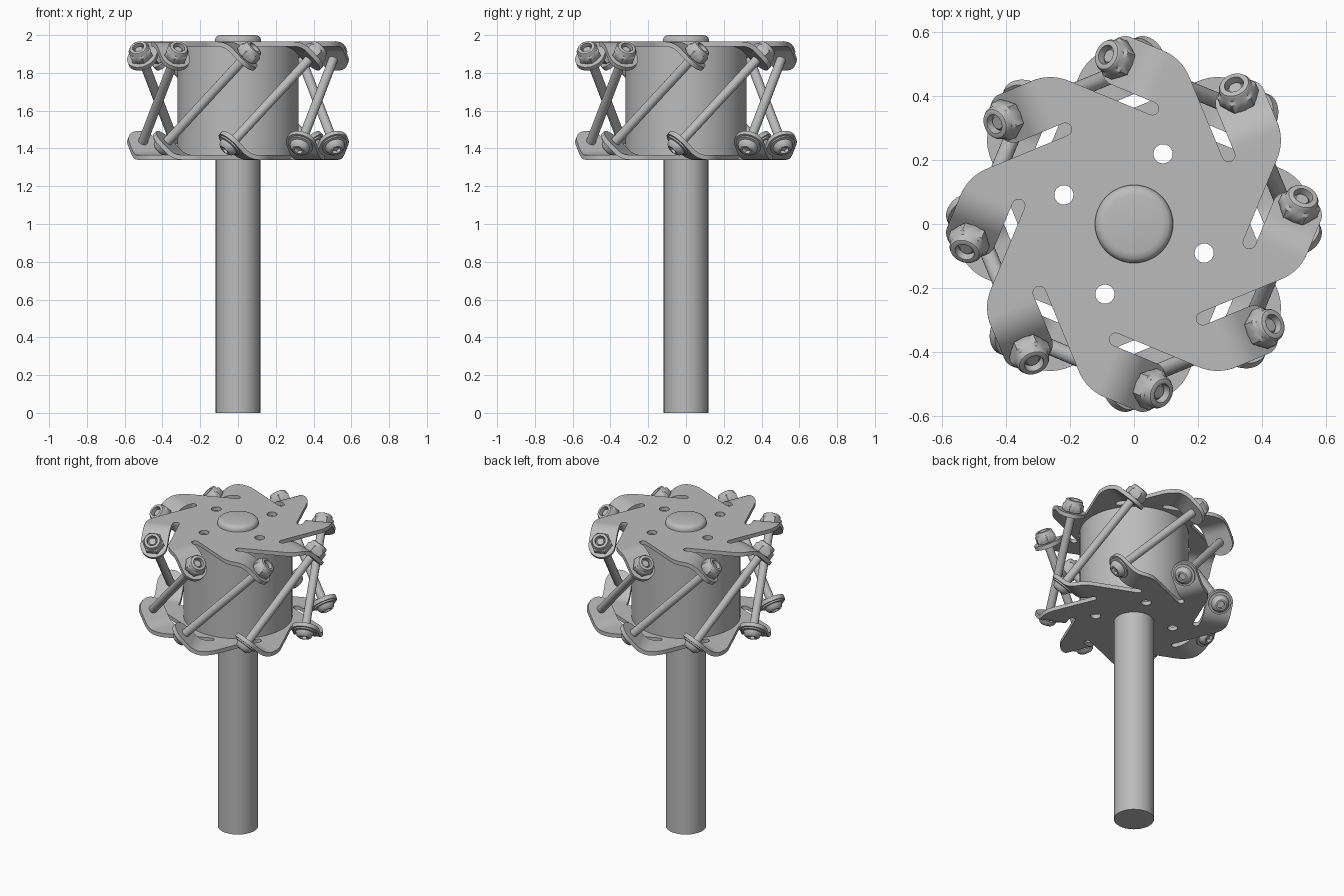
import bpy, bmesh, math
from mathutils import Matrix, Vector

cube = bpy.data.objects.get("Cube")
if cube:
    bpy.data.objects.remove(cube, do_unlink=True)

steel = bpy.data.materials.new("grey_steel")
steel.use_nodes = True
steel.diffuse_color = (0.5, 0.5, 0.5, 1)
steel.node_tree.nodes["Principled BSDF"].inputs["Base Color"].default_value = (0.5, 0.5, 0.5, 1)

# Shared dimensions
MID = 1.6525               # height halfway between the two plates
HALF = 0.30                # plate distance from the middle
THICK = 0.025
COUNT = 8
START = math.radians(22.5)  # direction of the first tab
SLOT_IN, SLOT_OUT, SLOT_U = 0.335, 0.375, 0.085
EDGE = 0.535               # outer side of a tab
CORNER_U, CORNER_R = 0.123, 0.15
BEND_U, BEND_R = 0.10, 0.12
TILT = math.radians(45)
HOLE_U, TAB_V, TAB_R = 0.225, 0.455, 0.08


def finish(name, bm, matrix=None):
    """Turn a bmesh into a smooth-shaded steel object."""
    bmesh.ops.recalc_face_normals(bm, faces=bm.faces)
    mesh = bpy.data.meshes.new(name)
    bm.to_mesh(mesh)
    bm.free()
    mesh.materials.append(steel)
    obj = bpy.data.objects.new(name, mesh)
    bpy.context.collection.objects.link(obj)
    if matrix:
        obj.matrix_world = matrix
    bpy.ops.object.select_all(action='DESELECT')
    obj.select_set(True)
    bpy.context.view_layer.objects.active = obj
    bpy.ops.object.shade_smooth_by_angle(angle=math.radians(32))
    return obj


def lathe(bm, profile, segments=24):
    """Revolve (radius, height, is_hex) points about z."""
    rings = []
    for r, h, is_hex in profile:
        if r == 0:
            rings.append([bm.verts.new((0, 0, h))] * segments)
            continue
        ring = []
        for i in range(segments):
            a = math.tau * i / segments
            k = 1.0
            if is_hex:
                k = math.cos(math.pi / 6) / math.cos(a % (math.pi / 3) - math.pi / 6)
            ring.append(bm.verts.new((r * k * math.cos(a), r * k * math.sin(a), h)))
        rings.append(ring)
    for low, high in zip(rings, rings[1:]):
        for i in range(segments):
            j = (i + 1) % segments
            corners = list(dict.fromkeys((low[i], low[j], high[j], high[i])))
            if len(corners) > 2:
                bm.faces.new(corners)


def sector(k):
    """Tab direction and sideways direction of sector k."""
    a = START - k * math.tau / COUNT
    return Vector((math.cos(a), math.sin(a), 0)), Vector((math.sin(a), -math.cos(a), 0))


def bent(s):
    """Tab position and height at unfolded length s."""
    arc = BEND_R * TILT
    t = min(max(s - BEND_U, 0), arc) / BEND_R
    rest = max(s - BEND_U - arc, 0)
    return (BEND_U + BEND_R * math.sin(t) + rest * math.cos(TILT),
            HALF - BEND_R * (1 - math.cos(t)) - rest * math.sin(TILT))


def outer_side(s):
    if s >= CORNER_U:
        return EDGE
    return EDGE - CORNER_R + math.sqrt(CORNER_R ** 2 - (s - CORNER_U) ** 2)


def make_plate(name, matrix):
    bm = bmesh.new()

    def loop(points):
        verts = [bm.verts.new(p) for p in points]
        return [bm.edges.new((verts[i - 1], verts[i])) for i in range(len(verts))]

    # Flat body: slot tip, tab root and rounded shoulder in every sector
    outline = []
    for k in range(COUNT):
        u, v = sector(k)
        slot_r = (SLOT_OUT - SLOT_IN) / 2
        local = []
        for i in range(9):
            a = math.pi * i / 8
            local.append((SLOT_U - slot_r * math.sin(a), SLOT_IN + slot_r - slot_r * math.cos(a)))
        local += [(BEND_U, SLOT_OUT), (BEND_U, outer_side(BEND_U))]
        first = math.asin((BEND_U - CORNER_U) / CORNER_R)
        for i in range(1, 9):
            a = first + (-math.pi / 4 - first) * i / 8
            local.append((CORNER_U + CORNER_R * math.sin(a), EDGE - CORNER_R + CORNER_R * math.cos(a)))
        outline += [u * s + v * t + Vector((0, 0, HALF)) for s, t in local]
    edges = loop(outline)

    # Four round through holes
    for k in range(4):
        a = -START + k * math.pi / 2
        edges += loop([(0.237 * math.cos(a) + 0.03 * math.cos(b),
                        0.237 * math.sin(a) + 0.03 * math.sin(b), HALF)
                       for b in (math.tau * i / 24 for i in range(24))])
    bmesh.ops.triangle_fill(bm, edges=edges, use_beauty=True, normal=(0, 0, 1))

    # Folded tabs with round ends
    arc = BEND_R * TILT
    flat_start = BEND_U + BEND_R * math.sin(TILT)
    hole_s = BEND_U + arc + (HOLE_U - flat_start) / math.cos(TILT)
    rows = [BEND_U + arc * i / 8 for i in range(9)]
    rows += [hole_s + TAB_R * math.sin(math.pi / 2 * i / 10) for i in range(11)]
    for k in range(COUNT):
        u, v = sector(k)
        previous = None
        for s in rows:
            pos, height = bent(s)
            low, high = SLOT_OUT, outer_side(s)
            if s > hole_s:
                half = max(math.sqrt(max(TAB_R ** 2 - (s - hole_s) ** 2, 0)), 0.004)
                low, high = TAB_V - half, TAB_V + half
            pair = [bm.verts.new(u * pos + v * t + Vector((0, 0, height))) for t in (low, high)]
            if previous:
                bm.faces.new((previous[0], previous[1], pair[1], pair[0]))
            previous = pair
    bmesh.ops.remove_doubles(bm, verts=bm.verts, dist=0.0005)
    obj = finish(name, bm, matrix)
    solid = obj.modifiers.new("thickness", 'SOLIDIFY')
    solid.thickness = THICK
    solid.offset = 0
    bpy.ops.object.modifier_apply(modifier=solid.name)
    bpy.ops.object.shade_smooth_by_angle(angle=math.radians(32))


# Two identical plates, the lower one turned over
lift = Matrix.Translation((0, 0, MID))
make_plate("upper_plate", lift)
make_plate("lower_plate", lift @ Matrix.Rotation(math.pi, 4, sector(0)[1]))

# Shaft with rounded cap
bm = bmesh.new()
lathe(bm, [(r, h, False) for r, h in (
    (0, 0), (0.118, 0), (0.118, 1.95), (0.122, 1.95), (0.122, 1.975),
    (0.118, 1.987), (0.108, 1.996), (0.09, 2.0), (0, 2.0))], 48)
finish("shaft", bm)

# Hollow drum
bm = bmesh.new()
z0, z1 = MID - HALF, MID + HALF
lathe(bm, [(r, h, False) for r, h in (
    (0.29, z0), (0.32, z0), (0.32, z1), (0.29, z1), (0.29, z0))], 64)
finish("drum", bm)

# Bolt: flanged button head with hex socket, shank and threaded tip
span = 2 * HOLE_U / math.cos(TILT)
under = -THICK / 2
bm = bmesh.new()
lathe(bm, [(0, under - 0.022, False), (0.024, under - 0.022, True),
           (0.024, under - 0.043, True), (0.032, under - 0.043, False),
           (0.045, under - 0.034, False), (0.052, under - 0.018, False),
           (0.054, under - 0.011, False), (0.068, under - 0.009, False),
           (0.068, under, False), (0.025, under, False),
           (0.025, span + 0.062, False), (0.02, span + 0.068, False),
           (0, span + 0.068, False)])
bolt = finish("bolt_1", bm)

# Lock nut: hex body with a round collar
top = span + THICK / 2
bm = bmesh.new()
lathe(bm, [(0.024, top, False), (0.055, top, False), (0.065, top + 0.005, True),
           (0.065, top + 0.04, True), (0.053, top + 0.047, False),
           (0.052, top + 0.06, False), (0.047, top + 0.068, False),
           (0.04, top + 0.071, False), (0.031, top + 0.07, False),
           (0.029, top + 0.045, False), (0.024, top + 0.045, False)])
nut = finish("lock_nut_1", bm)

# Eight slanted bolts joining lower tabs to upper tabs
for k in range(COUNT):
    u, v = sector(k)
    axis = u * math.cos(TILT) + Vector((0, 0, math.sin(TILT)))
    frame = Matrix((v, axis.cross(v), axis)).transposed().to_4x4()
    foot = v * TAB_V - u * HOLE_U + Vector((0, 0, MID - HOLE_U * math.tan(TILT)))
    for part, label in ((bolt, "bolt"), (nut, "lock_nut")):
        obj = part
        if k:
            obj = bpy.data.objects.new(f"{label}_{k + 1}", part.data)
            bpy.context.collection.objects.link(obj)
        obj.matrix_world = Matrix.Translation(foot) @ frame
